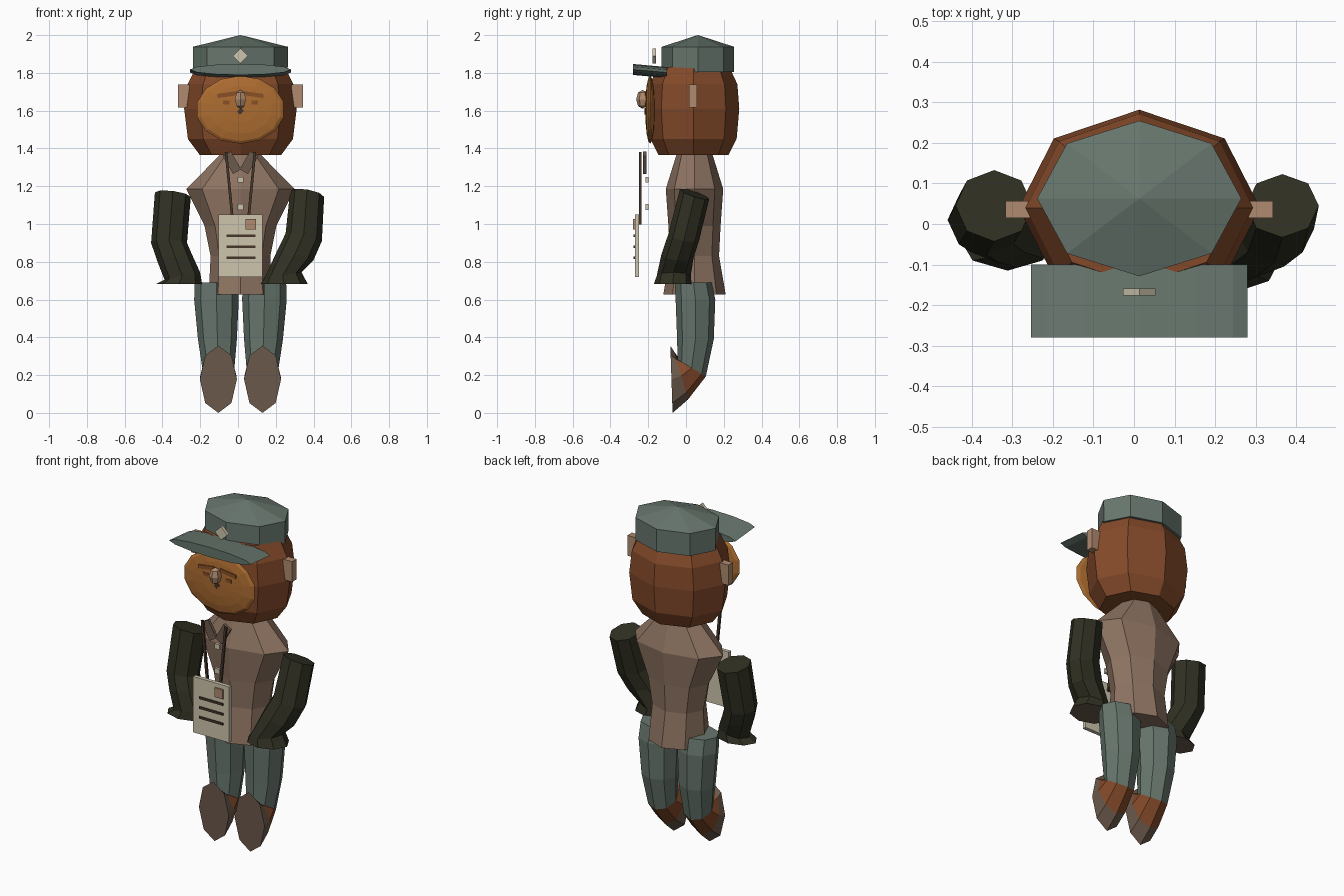
import bpy, bmesh, math
from mathutils import Vector, Matrix

if "Cube" in bpy.data.objects:
    bpy.data.objects.remove(bpy.data.objects["Cube"])

CX = 0.013  # centre line of the body


def material(name, r, g, b):
    m = bpy.data.materials.new(name)
    lin = [((c / 255 + 0.055) / 1.055) ** 2.4 for c in (r, g, b)]
    m.diffuse_color = (*lin, 1)
    m.use_nodes = True
    m.node_tree.nodes["Principled BSDF"].inputs["Base Color"].default_value = m.diffuse_color
    return m


CLOTH = material("grey green cloth", 103, 118, 109)
RUST = material("rust brown", 132, 74, 42)
FACE = material("orange tan", 172, 108, 48)
TAN = material("light tan", 176, 138, 110)
COAT = material("taupe coat", 142, 116, 98)
SLEEVE = material("dark olive", 48, 48, 35)
PAPER = material("cream paper", 206, 197, 174)
STRAP = material("dark brown", 70, 54, 43)
SOLE = material("brown taupe", 108, 90, 76)
BROW = material("brow brown", 138, 80, 38)


def finish(bm, name, mats):
    bmesh.ops.recalc_face_normals(bm, faces=bm.faces)
    me = bpy.data.meshes.new(name)
    bm.to_mesh(me)
    bm.free()
    for m in mats:
        me.materials.append(m)
    ob = bpy.data.objects.new(name, me)
    bpy.context.collection.objects.link(ob)
    return ob


def ring(x, y, z, rx, ry, sx=0.0, sy=0.0):
    """Ring centre and its two half axes; sx and sy are their rises in z."""
    return Vector((x, y, z)), Vector((rx, 0, sx)), Vector((0, ry, sy))


def loft(name, rings, mats, bands=None, caps=(0, 0), sides=8):
    bm = bmesh.new()
    loops = []
    for c, a, b in rings:
        angles = [2 * math.pi * k / sides for k in range(sides)]
        loops.append([bm.verts.new(c + a * math.cos(t) + b * math.sin(t)) for t in angles])
    for i in range(len(loops) - 1):
        for k in range(sides):
            n = (k + 1) % sides
            f = bm.faces.new((loops[i][k], loops[i][n], loops[i + 1][n], loops[i + 1][k]))
            f.material_index = bands[i] if bands else 0
    for loop, idx in ((loops[0], caps[0]), (loops[-1], caps[1])):
        bm.faces.new(loop).material_index = idx
    return finish(bm, name, mats)


def box(name, centre, size, mat, turn=0.0):
    """Box turned by some degrees in the front plane."""
    bm = bmesh.new()
    bmesh.ops.create_cube(bm, size=1)
    bm.transform(Matrix.Translation(centre) @ Matrix.Rotation(math.radians(turn), 4, 'Y')
                 @ Matrix.Diagonal((*size, 1)))
    return finish(bm, name, [mat])


def ball(name, centre, radii, mat, u, v, forward=False):
    bm = bmesh.new()
    bmesh.ops.create_uvsphere(bm, u_segments=u, v_segments=v, radius=1)
    if forward:
        bm.transform(Matrix.Rotation(math.pi / 2, 4, 'X'))
    bm.transform(Matrix.Translation(centre) @ Matrix.Diagonal((*radii, 1)))
    return finish(bm, name, [mat])


# Head
loft("head", [ring(CX, 0.04, z, rx, ry) for z, rx, ry in (
    (1.365, 0.215, 0.185), (1.45, 0.278, 0.228), (1.61, 0.298, 0.242),
    (1.74, 0.28, 0.232), (1.83, 0.235, 0.19))], [RUST])
for side, nm in ((-1, "left"), (1, "right")):
    box(nm + "_ear", (CX + side * 0.30, 0.036, 1.678), (0.06, 0.042, 0.12), TAN)

# Face and features
ball("face", (CX, -0.19, 1.605), (0.235, 0.026, 0.18), FACE, 14, 8, True)
ball("nose", (CX, -0.23, 1.66), (0.034, 0.034, 0.05), TAN, 6, 4)
for side, nm in ((-1, "left"), (1, "right")):
    box(nm + "_brow", (CX + side * 0.07, -0.211, 1.685), (0.105, 0.009, 0.022), BROW, side * 8)
    box(nm + "_eye", (CX + side * 0.075, -0.211, 1.643), (0.035, 0.009, 0.02), BROW)
box("mouth", (CX, -0.215, 1.597), (0.022, 0.008, 0.03), STRAP, 45)

# Cap with crown, peak and badge
loft("cap", [ring(CX, 0.063, 1.805, 0.25, 0.192), ring(CX, 0.063, 1.938, 0.252, 0.192),
             ring(CX, 0.063, 2.0, 0.001, 0.001)], [CLOTH])
loft("cap_peak", [(Vector((CX, y, z)), Vector((0.267, 0, 0)), Vector((0, 0, 0.029)))
                  for y, z in ((-0.1, 1.802), (-0.28, 1.818))], [CLOTH], sides=12)
box("cap_badge", (CX, -0.168, 1.89), (0.057, 0.018, 0.057), PAPER, 45)

# Coat body
loft("coat", [ring(CX, 0.045, z, rx, ry) for z, rx, ry in (
    (0.628, 0.168, 0.165), (0.83, 0.158, 0.13), (0.99, 0.19, 0.138),
    (1.185, 0.287, 0.152), (1.385, 0.09, 0.09))], [COAT])
for side, nm in ((-1, "left"), (1, "right")):
    box(nm + "_lapel", (CX + side * 0.045, -0.218, 1.325), (0.05, 0.018, 0.11), SOLE, side * 30)
for i, z in enumerate((1.235, 1.09)):
    box(f"button_{i + 1}", (CX, -0.207, z), (0.03, 0.016, 0.03), PAPER)

# Sleeves, bent at the elbow and flared at the cuff
loft("left_sleeve", [
    ring(-0.345, 0.045, 1.155, 0.095, 0.088, -0.012, -0.02),
    ring(-0.365, 0.01, 0.9, 0.095, 0.085, 0.0, -0.015),
    ring(-0.335, -0.01, 0.82, 0.093, 0.085, 0.015, -0.01),
    ring(-0.295, -0.03, 0.725, 0.094, 0.075, 0.02, 0.0),
    ring(-0.312, -0.03, 0.683, 0.122, 0.085)], [SLEEVE, SOLE], caps=(0, 1))
loft("right_sleeve", [
    ring(0.366, 0.045, 1.158, 0.09, 0.078, -0.015, -0.025),
    ring(0.348, -0.012, 0.93, 0.096, 0.082, -0.02, -0.015),
    ring(0.302, -0.045, 0.83, 0.096, 0.085, -0.025, -0.01),
    ring(0.236, -0.065, 0.725, 0.1, 0.09, 0.02, 0.0),
    ring(0.245, -0.07, 0.683, 0.124, 0.1)], [SLEEVE, SOLE], caps=(0, 1))

# Trouser legs and hanging shoes
for side, nm in ((-1, "left"), (1, "right")):
    x = CX + side * 0.127
    s = CX + side * 0.117
    ankle = ring(s, 0.03, 0.238, 0.085, 0.075, 0, -0.045)
    loft(nm + "_leg", [ring(x, 0.04, 0.69, 0.115, 0.095), ring(x, 0.05, 0.6, 0.118, 0.105),
                       ring(CX + side * 0.122, 0.05, 0.39, 0.103, 0.097), ankle], [CLOTH])
    loft(nm + "_shoe", [ankle, ring(s, -0.025, 0.195, 0.096, 0.035, 0, -0.125),
                        ring(s, -0.077, 0.178, 0.098, 0.006, 0, -0.178)],
         [RUST, SOLE], bands=(0, 1), caps=(0, 1))

# Hanging letter: sheet, stamp, written lines and straps
box("letter", (CX, -0.26, 0.885), (0.235, 0.022, 0.33), PAPER)
box("stamp", (0.068, -0.275, 0.998), (0.055, 0.009, 0.055), TAN)
for i in range(3):
    box(f"letter_line_{i + 1}", (CX + 0.003, -0.274, 0.937 - 0.058 * i), (0.155, 0.007, 0.013), STRAP)
for side, nm in ((-1, "left"), (1, "right")):
    box(nm + "_strap", (CX + side * 0.058, -0.242, 1.19), (0.014, 0.012, 0.385), STRAP, side * 5.5)
